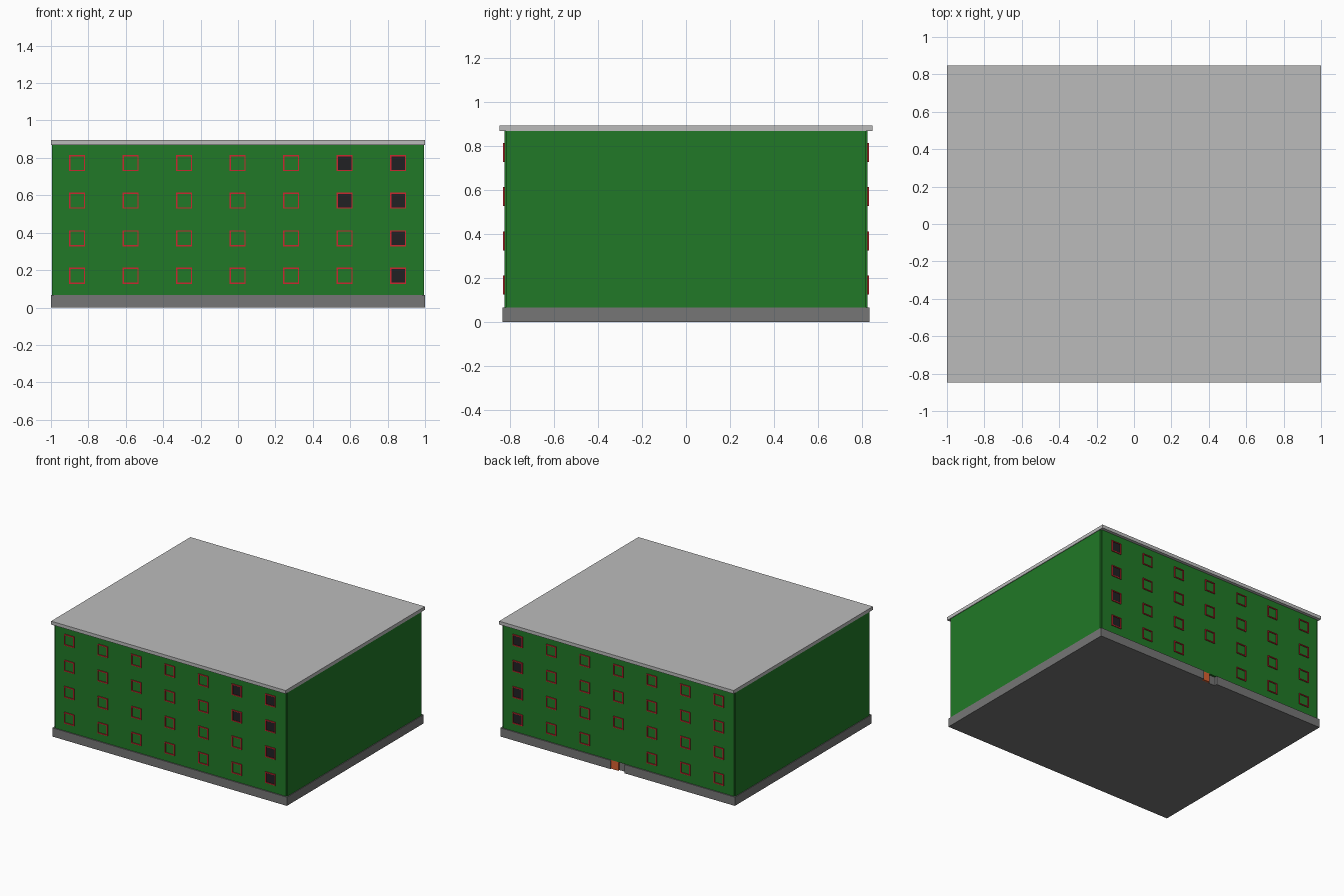
import bpy

if "Cube" in bpy.data.objects:
    bpy.data.objects.remove(bpy.data.objects["Cube"])


def material(name, rgb):
    m = bpy.data.materials.new(name)
    m.diffuse_color = (*rgb, 1)
    m.use_nodes = True
    m.node_tree.nodes["Principled BSDF"].inputs["Base Color"].default_value = m.diffuse_color
    return m


GREEN = material("green_wall", (0.015, 0.19, 0.02))
RED = material("red_frame", (0.6, 0.02, 0.03))
DARK = material("dark_glass", (0.015, 0.015, 0.017))
BASE = material("base_grey", (0.18, 0.18, 0.18))
ROOF = material("roof_grey", (0.5, 0.5, 0.5))
ORANGE = material("door_orange", (0.7, 0.12, 0.03))


def boxes(name, parts, mat):
    """One object from several (x0, x1, y0, y1, z0, z1) boxes."""
    verts, faces = [], []
    for x0, x1, y0, y1, z0, z1 in parts:
        y0, y1 = min(y0, y1), max(y0, y1)
        n = len(verts)
        verts += [(x, y, z) for z in (z0, z1)
                  for x, y in ((x0, y0), (x1, y0), (x1, y1), (x0, y1))]
        faces += [[n + i for i in f] for f in
                  ((3, 2, 1, 0), (4, 5, 6, 7), (0, 1, 5, 4),
                   (1, 2, 6, 5), (2, 3, 7, 6), (3, 0, 4, 7))]
    me = bpy.data.meshes.new(name)
    me.from_pydata(verts, [], faces)
    me.materials.append(mat)
    ob = bpy.data.objects.new(name, me)
    bpy.context.collection.objects.link(ob)
    return ob


# Plinth with a shallow doorway notch in the back
boxes("plinth", [(-1, 1, -0.833, 0.81, 0, 0.067),
                 (-1, -0.06, 0.81, 0.833, 0, 0.067),
                 (0.06, 1, 0.81, 0.833, 0, 0.067)], BASE)
boxes("door", [(0.0, 0.06, 0.81, 0.825, 0, 0.067)], ORANGE)

# Walls: long front/back panels and slightly inset side panels
boxes("long_walls", [(-0.985, 0.985, -0.825, 0.825, 0.067, 0.869)], GREEN)
boxes("side_walls", [(-0.995, 0.995, -0.817, 0.817, 0.067, 0.869)], GREEN)

# Overhanging flat roof slab
boxes("roof", [(-1, 1, -0.848, 0.848, 0.869, 0.895)], ROOF)

# Window frames on front and back, dark panes where the glass shows
h, t = 0.043, 0.007
for side, label in ((-1, "front"), (1, "back")):
    y0, y1 = side * 0.815, side * 0.832
    for row, z in enumerate((0.17, 0.37, 0.572, 0.772)):
        for col in range(7):
            if side > 0 and row == 0 and col == 3:
                continue  # doorway bay has no window
            x = -0.86 + col * 0.286
            tag = f"{label}_{row}_{col}"
            boxes("window_frame_" + tag, [
                (x - h, x - h + t, y0, y1, z - h, z + h),
                (x + h - t, x + h, y0, y1, z - h, z + h),
                (x - h + t, x + h - t, y0, y1, z - h, z - h + t),
                (x - h + t, x + h - t, y0, y1, z + h - t, z + h)], RED)
            if col == 6 or (side < 0 and col == 5 and row > 1):
                boxes("window_glass_" + tag,
                      [(x - h + t, x + h - t, y0, side * 0.826,
                        z - h + t, z + h - t)], DARK)
